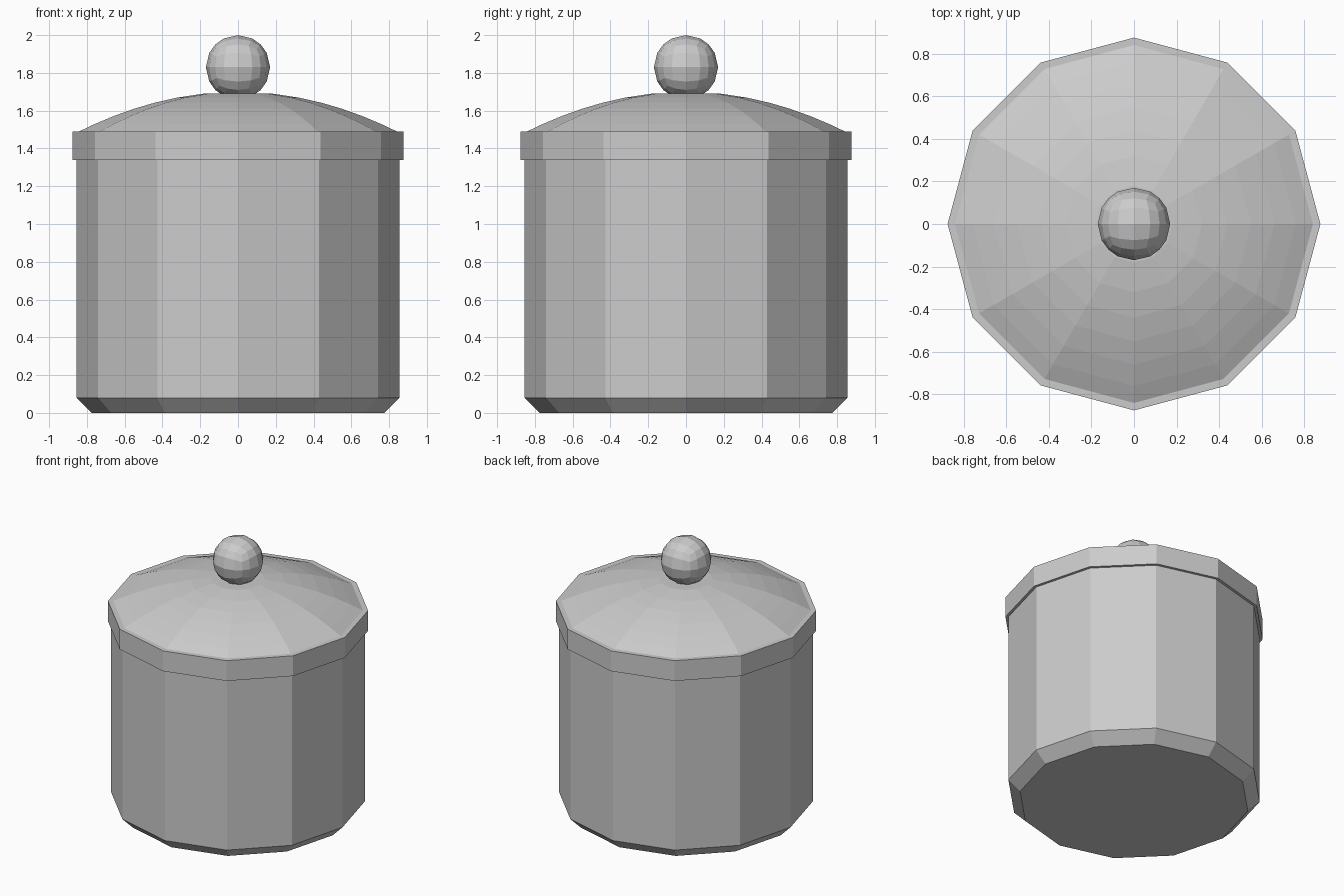
import bpy, bmesh, math
from mathutils import Vector

if "Cube" in bpy.data.objects:
    bpy.data.objects.remove(bpy.data.objects["Cube"])

SIDES = 12


def finish(name, bm):
    bmesh.ops.recalc_face_normals(bm, faces=bm.faces)
    mesh = bpy.data.meshes.new(name)
    bm.to_mesh(mesh)
    bm.free()
    obj = bpy.data.objects.new(name, mesh)
    bpy.context.collection.objects.link(obj)
    return obj


def turned(name, profile):
    """Closed twelve-sided solid from (radius, height) pairs, bottom to top."""
    bm = bmesh.new()
    rings = []
    for r, z in profile:
        rings.append([bm.verts.new((r * math.cos(math.tau * i / SIDES),
                                    r * math.sin(math.tau * i / SIDES), z))
                      for i in range(SIDES)])
    for a, b in zip(rings, rings[1:]):
        for i in range(SIDES):
            j = (i + 1) % SIDES
            bm.faces.new((a[i], a[j], b[j], b[i]))
    bm.faces.new(rings[0])
    bm.faces.new(rings[-1])
    return finish(name, bm)


# Jar body with bevelled foot
turned("jar_body", [(0.775, 0), (0.855, 0.08), (0.855, 1.34)])

# Lid: overhanging rim and shallow dome
dome = [(r, 1.70 - 0.297 * r * r) for r in (0.84, 0.76, 0.66, 0.55, 0.44, 0.32, 0.18)]
turned("lid", [(0.875, 1.34), (0.875, 1.49)] + dome)

# Knob: faceted ball from a subdivided cube
bm = bmesh.new()
bmesh.ops.create_cube(bm, size=2)
bmesh.ops.subdivide_edges(bm, edges=bm.edges[:], cuts=3, use_grid_fill=True)
for v in bm.verts:
    v.co = v.co.normalized() * 0.17 + Vector((0, 0, 1.83))
finish("lid_knob", bm)
